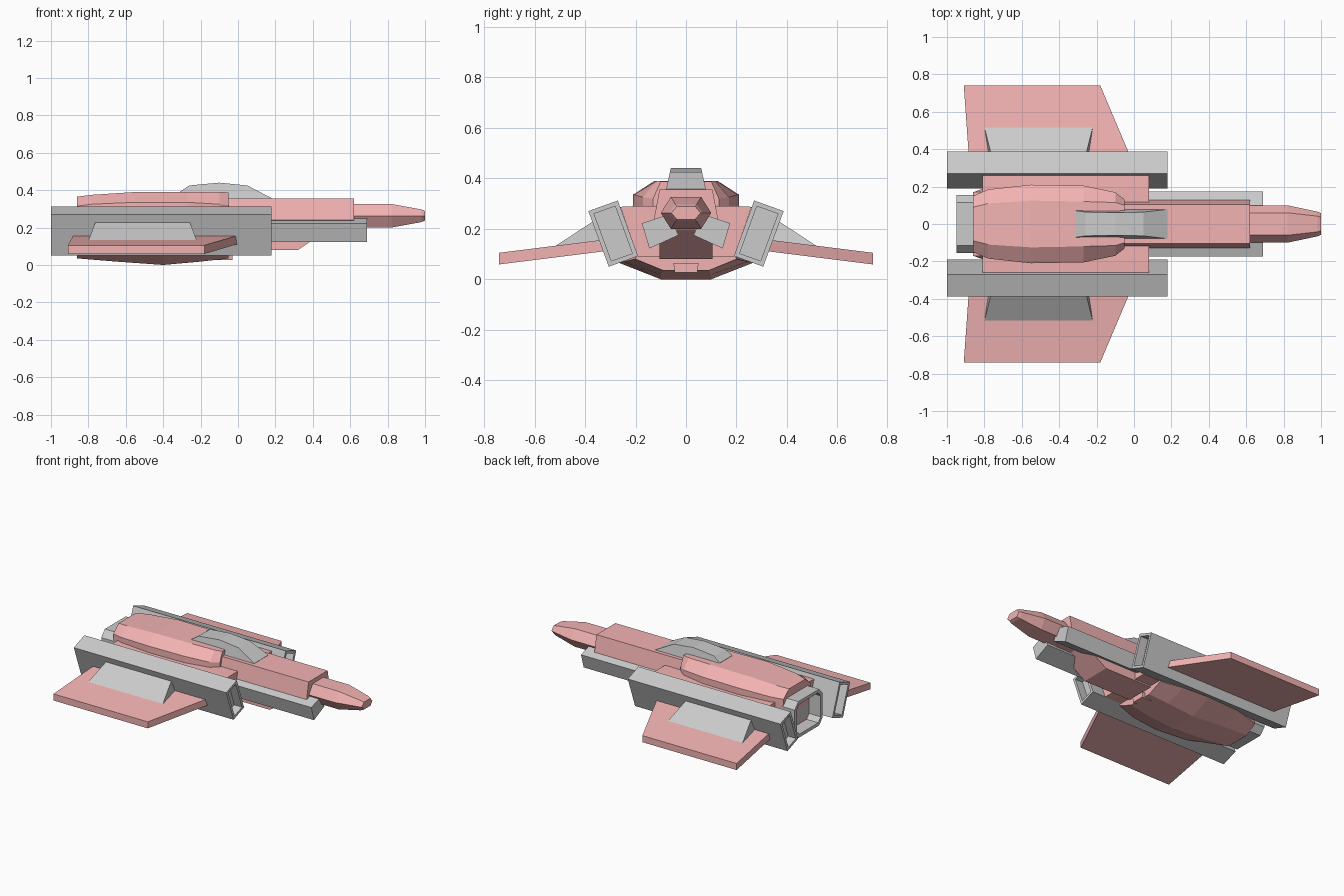
import bpy, bmesh
from mathutils import Vector

if "Cube" in bpy.data.objects:
    bpy.data.objects.remove(bpy.data.objects["Cube"])

pink = bpy.data.materials.new("pink_paint")
pink.diffuse_color = (0.9, 0.45, 0.45, 1)
pink.use_nodes = True
pink.node_tree.nodes["Principled BSDF"].inputs["Base Color"].default_value = pink.diffuse_color


def loft(name, rings, mat=None, hollow=(), border=0.025, depth=0.06):
    """Skin rings of 3D points; hollow lists end caps (0 first, 1 last) to recess."""
    bm = bmesh.new()
    loops = [[bm.verts.new(p) for p in r] for r in rings]
    n = len(rings[0])
    for a, b in zip(loops, loops[1:]):
        for i in range(n):
            j = (i + 1) % n
            bm.faces.new((a[i], a[j], b[j], b[i]))
    caps = [bm.faces.new(loops[0]), bm.faces.new(loops[-1])]
    bmesh.ops.recalc_face_normals(bm, faces=bm.faces[:])
    for k in hollow:
        f = caps[k]
        bmesh.ops.inset_region(bm, faces=[f], thickness=border)
        f.normal_update()
        normal = f.normal.copy()
        inner = bmesh.ops.extrude_discrete_faces(bm, faces=[f])["faces"][0]
        bmesh.ops.translate(bm, verts=inner.verts[:], vec=-normal * depth)
    me = bpy.data.meshes.new(name)
    bm.to_mesh(me)
    bm.free()
    ob = bpy.data.objects.new(name, me)
    bpy.context.collection.objects.link(ob)
    if mat:
        me.materials.append(mat)
    return ob


def sym(x, half):
    """Symmetric ring at x from (y, z) points listed top to bottom."""
    return [(x, y, z) for y, z in half] + [(x, -y, z) for y, z in reversed(half)]


def prism(name, half, x0, x1, mat=None, **kw):
    return loft(name, [sym(x0, half), sym(x1, half)], mat, **kw)


# Faceted upper hull
upper = [(-0.86, 0.09, 0.365, 0.15, 0.315), (-0.78, 0.11, 0.375, 0.185, 0.325),
         (-0.55, 0.125, 0.39, 0.21, 0.335), (-0.27, 0.12, 0.39, 0.205, 0.335),
         (-0.1, 0.115, 0.39, 0.17, 0.325), (-0.05, 0.10, 0.388, 0.13, 0.32)]
loft("upper_hull", [sym(x, [(wt, zt), (ws, zs), (ws, 0.18)])
                    for x, wt, zt, ws, zs in upper], pink)

# Belly
belly = [(-0.86, 0.17, 0.085, 0.09, 0.035), (-0.65, 0.245, 0.07, 0.10, 0.018),
         (-0.4, 0.265, 0.065, 0.10, 0.0), (-0.2, 0.245, 0.07, 0.10, 0.018),
         (-0.05, 0.20, 0.08, 0.09, 0.035)]
loft("belly", [sym(x, [(0.17, 0.22), (ws, zs), (wb, zb)])
               for x, ws, zs, wb, zb in belly], pink)

# Mid body between the nacelles
prism("mid_body", [(0.2, 0.29), (0.26, 0.287), (0.19, 0.09)], -0.81, 0.08, pink)

# Neck, nose and chin
prism("neck", [(0.105, 0.355), (0.127, 0.24), (0.05, 0.195)], -0.1, 0.62, pink)
nose = [(0.58, 0.1, 0.06, 0.063), (0.82, 0.1, 0.06, 0.063), (0.98, 0.066, 0.042, 0.034),
        (1.0, 0.058, 0.036, 0.026)]
loft("nose", [sym(x, [(t, 0.263 + h), (w, 0.263), (t, 0.263 - h)])
              for x, w, t, h in nose], pink)
chin = [(-0.1, 0.24), (-0.1, 0.08), (0.32, 0.08), (0.5, 0.2), (0.5, 0.24)]
loft("chin", [[(x, y, z) for x, z in chin] for y in (-0.105, 0.105)], pink)
prism("chin_gun", [(0.05, 0.065), (0.045, 0.027)], -0.2, -0.03, pink)

# Cockpit canopy
canopy = [(-0.31, 0.392), (-0.26, 0.425), (-0.1, 0.44), (0.05, 0.425), (0.18, 0.357)]
loft("canopy", [sym(x, [(0.08 - 0.22 * (z - 0.35), z), (0.08, 0.345)])
                for x, z in canopy])

# Rear engine nozzle
prism("engine", [(0.115, 0.31), (0.155, 0.265), (0.155, 0.1), (0.115, 0.055)],
      -0.95, -0.8, hollow=[0], depth=0.09)

for s, side in ((1, "left"), (-1, "right")):
    # Tilted nacelle with recessed ends
    nac = [(0.27, 0.312), (0.387, 0.27), (0.306, 0.05), (0.19, 0.092)]
    loft("nacelle_" + side, [[(x, s * y, z) for y, z in nac] for x in (-1.0, 0.18)],
         hollow=[0, 1])
    # Forward boom beside the neck
    boom = [(0.066, 0.258), (0.175, 0.222), (0.145, 0.122), (0.03, 0.175)]
    loft("boom_" + side, [[(x, s * y, z) for y, z in boom] for x in (-0.05, 0.69)])
    # Drooping wing: y, top z, trailing x, leading x
    wing = [(0.22, 0.17, -0.873, 0.04), (0.74, 0.105, -0.91, -0.18)]
    loft("wing_" + side, [[(a, s * y, z), (b, s * y, z), (b, s * y, z - 0.046),
                           (a, s * y, z - 0.046)] for y, z, a, b in wing], pink)
    # Wedge fairing joining wing and nacelle
    loft("fairing_" + side, [
        [(a, s * 0.52, 0.13), (a + 0.04, s * 0.36, 0.235), (a + 0.03, s * 0.30, 0.14)]
        if a < -0.5 else
        [(a, s * 0.52, 0.13), (a - 0.04, s * 0.36, 0.235), (a - 0.03, s * 0.30, 0.14)]
        for a in (-0.80, -0.22)])
